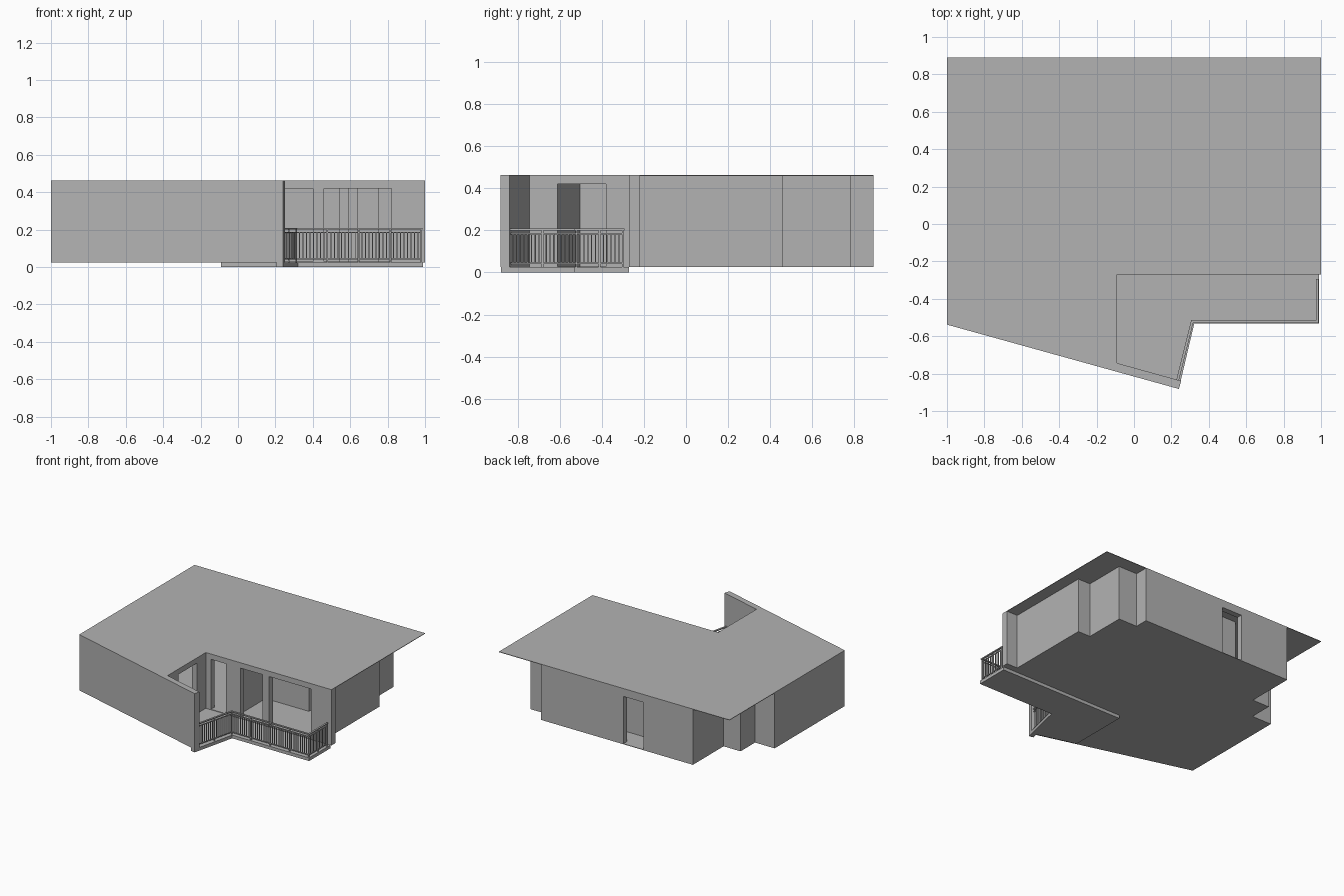
import bpy, bmesh
from mathutils import Vector

if "Cube" in bpy.data.objects:
    bpy.data.objects.remove(bpy.data.objects["Cube"])

grey = bpy.data.materials.new("plain_grey")
grey.diffuse_color = (0.45, 0.45, 0.45, 1)
grey.use_nodes = True
grey.node_tree.nodes["Principled BSDF"].inputs["Base Color"].default_value = grey.diffuse_color

FLOOR, TOP, HEAD, T = 0.025, 0.462, 0.42, 0.045


def finish(bm, name):
    bmesh.ops.recalc_face_normals(bm, faces=bm.faces)
    me = bpy.data.meshes.new(name)
    bm.to_mesh(me)
    bm.free()
    me.materials.append(grey)
    ob = bpy.data.objects.new(name, me)
    bpy.context.collection.objects.link(ob)
    return ob


def add_prism(bm, pts, z0, z1):
    low = [bm.verts.new((x, y, z0)) for x, y in pts]
    high = [bm.verts.new((x, y, z1)) for x, y in pts]
    bm.faces.new(low)
    bm.faces.new(high)
    n = len(pts)
    for i in range(n):
        j = (i + 1) % n
        bm.faces.new((low[i], low[j], high[j], high[i]))


def prism(name, pts, z0, z1):
    bm = bmesh.new()
    add_prism(bm, pts, z0, z1)
    return finish(bm, name)


def strip(bm, p, q, s0, s1, t0, t1, z0, z1):
    """Bar along p-q from s0 to s1, spanning t0..t1 to the left of the line."""
    p, q = Vector(p), Vector(q)
    d = (q - p).normalized()
    n = Vector((-d.y, d.x))
    add_prism(bm, [tuple(p + d * s + n * t) for s, t in
                   ((s0, t0), (s1, t0), (s1, t1), (s0, t1))], z0, z1)


def wall(name, p, q, openings=(), thick=T):
    """Wall with openings given as (start, end, head height)."""
    bm = bmesh.new()
    length = (Vector(q) - Vector(p)).length
    s = 0
    for a, b, head in openings:
        strip(bm, p, q, s, a, 0, thick, FLOOR, TOP)
        strip(bm, p, q, a, b, 0, thick, head, TOP)
        s = b
    strip(bm, p, q, s, length, 0, thick, FLOOR, TOP)
    return finish(bm, name)


# Outline of the flat, anticlockwise
left_front, fin_tip = (-1, -0.538), (0.24, -0.882)
inner_low, inner_corner, right_front = (-0.09, -0.745), (-0.09, -0.27), (1, -0.27)
rest = [right_front, (1, -0.22), (0.905, -0.22), (0.905, 0.46), (0.797, 0.46),
        (0.797, 0.785), (0.635, 0.785), (0.635, 0.89), (-0.683, 0.89),
        (-0.683, 0.51), (-0.83, 0.51), (-0.83, 0.33), (-1, 0.33), left_front]

# Outer walls
wall("slanted_front_wall", left_front, fin_tip)
wall("balcony_side_wall", inner_low, inner_corner, [(0.135, 0.365, HEAD)])
wall("balcony_back_wall", inner_corner, right_front,
     [(0.045, 0.175, HEAD), (0.30, 0.492, HEAD), (0.55, 0.912, HEAD)])
for i, (p, q) in enumerate(zip(rest, rest[1:])):
    door = [(0.715, 0.89, 0.40)] if i == 7 else []
    wall(f"outer_wall_{i + 1}", p, q, door)

# Inner partitions
wall("bedroom_side_partition", (0.17, -0.26), (0.17, 0.1), thick=0.03)
wall("bedroom_back_partition", (0.14, 0.1), (0.88, 0.1), [(0.405, 0.61, HEAD)], 0.03)
wall("entry_partition", (-0.35, 0.68), (0.12, 0.68), thick=0.03)

# Floor and roof sheets
prism("floor", [left_front, (-0.09, -0.79), inner_corner] + rest[:-1], FLOOR, FLOOR + 0.004)
prism("roof", [left_front, fin_tip, (0.252, -0.839), inner_low, inner_corner,
               right_front, (1, 0.89), (-1, 0.89)], TOP - 0.004, TOP)

# Balcony slab
prism("balcony_slab", [(-0.09, -0.27), (-0.09, -0.745), (0.215, -0.83), (0.205, -0.872),
                       (0.24, -0.88), (0.322, -0.533), (0.99, -0.533), (0.99, -0.27)],
      0, FLOOR)

# Balcony railing: rails, posts and pickets along the slab edge
path = [(0.232, -0.84), (0.311, -0.522), (0.98, -0.522), (0.98, -0.30)]
rails, posts, pickets = bmesh.new(), bmesh.new(), bmesh.new()
for p, q in zip(path, path[1:]):
    length = (Vector(q) - Vector(p)).length
    for half, z0, z1 in ((0.007, 0.2, 0.208), (0.004, 0.181, 0.187), (0.004, 0.04, 0.046)):
        strip(rails, p, q, -half, length + half, -half, half, z0, z1)
    bays = max(2, round(length / 0.168))
    for k in range(bays + 1):
        s = length * k / bays
        strip(posts, p, q, s - 0.004, s + 0.004, -0.004, 0.004, FLOOR, 0.2)
    count = round(length / 0.0187)
    for k in range(1, count):
        s = length * k / count
        strip(pickets, p, q, s - 0.0025, s + 0.0025, -0.0025, 0.0025, 0.046, 0.181)
finish(rails, "balcony_rails")
finish(posts, "balcony_posts")
finish(pickets, "balcony_pickets")
